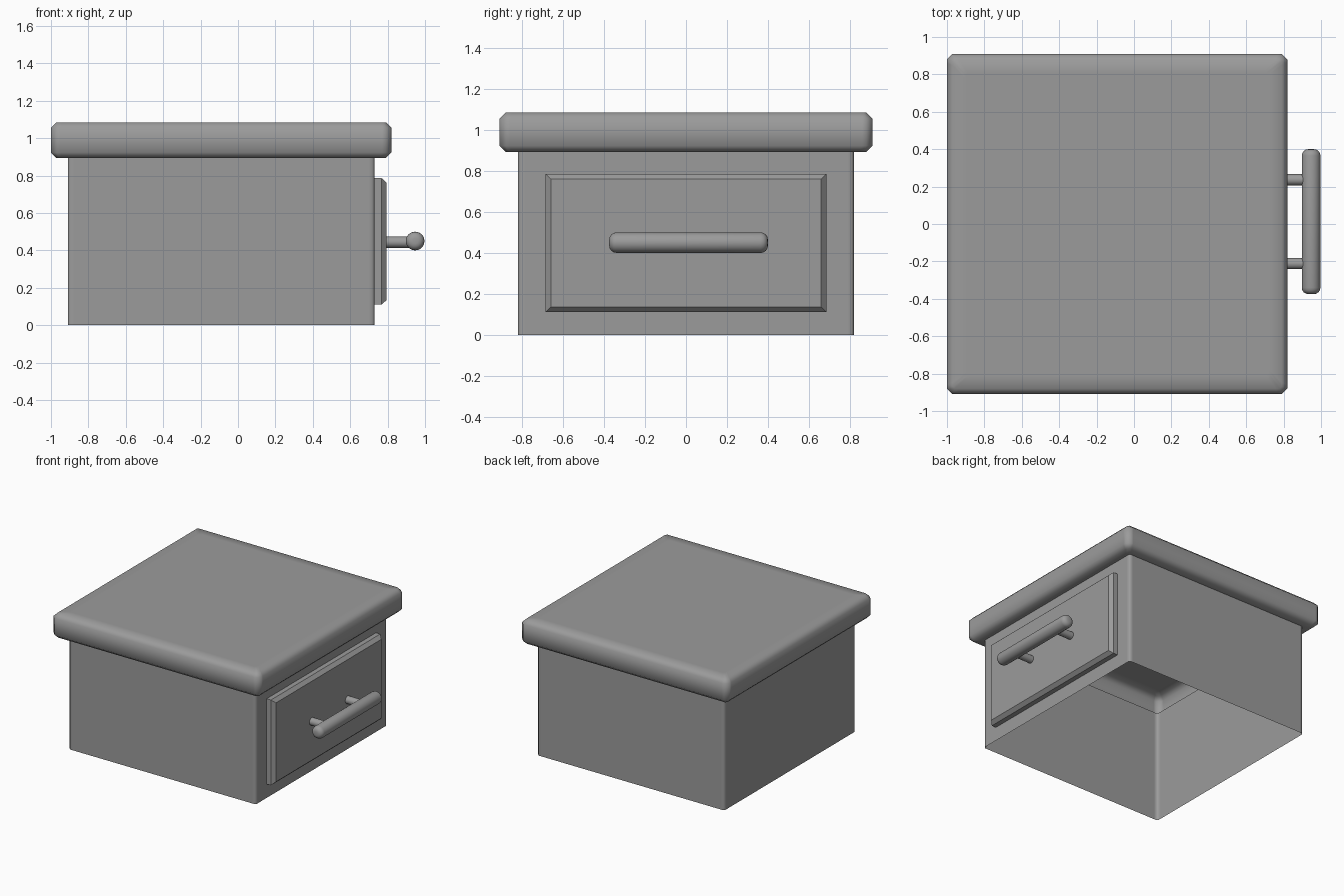
import bpy, bmesh, math
from mathutils import Matrix

cube = bpy.data.objects.get("Cube")
if cube:
    bpy.data.objects.remove(cube, do_unlink=True)

GREY = (0.33, 0.33, 0.33, 1)
mat = bpy.data.materials.new("plain grey")
mat.use_nodes = True
mat.diffuse_color = GREY
bsdf = next(n for n in mat.node_tree.nodes if n.type == 'BSDF_PRINCIPLED')
bsdf.inputs["Base Color"].default_value = GREY


def finish(bm, name, angle=50):
    """Turn a bmesh into a grey, smooth shaded object."""
    bmesh.ops.recalc_face_normals(bm, faces=bm.faces)
    mesh = bpy.data.meshes.new(name)
    bm.to_mesh(mesh)
    bm.free()
    mesh.materials.append(mat)
    obj = bpy.data.objects.new(name, mesh)
    bpy.context.collection.objects.link(obj)
    bpy.ops.object.select_all(action='DESELECT')
    obj.select_set(True)
    bpy.context.view_layer.objects.active = obj
    bpy.ops.object.shade_smooth_by_angle(angle=math.radians(angle))
    return obj


def square_loop(bm, half, cut, z, cx):
    """Square ring with cut corners and a supporting point beside each cut."""
    a, b = half - cut, half - cut - 0.02
    corner = [(half, b), (half, a), (a, half), (b, half)]
    ring = []
    for k in range(4):
        for x, y in corner:
            for _ in range(k):
                x, y = -y, x
            ring.append(bm.verts.new((x + cx, y, z)))
    return ring


def bridge(bm, low, high):
    n = len(low)
    for i in range(n):
        j = (i + 1) % n
        bm.faces.new((low[i], low[j], high[j], high[i]))


# Cabinet shell: open underneath, flaring out into a hollow bevelled top
bm = bmesh.new()
profile = [(0.82, 0.012, 0), (0.82, 0.012, 0.893), (0.88, 0.012, 0.893),
           (0.91, 0.03, 0.923), (0.91, 0.03, 1.055),
           (0.88, 0.012, 1.085), (0.81, 0.012, 1.085)]
rings = [square_loop(bm, h, c, z, -0.09) for h, c, z in profile]
for low, high in zip(rings, rings[1:]):
    bridge(bm, low, high)
bm.faces.new(rings[-1])
finish(bm, "cabinet_body_and_top")

# Drawer front: slab whose outward face is chamfered
bm = bmesh.new()
sections = [(0.73, 0), (0.768, 0), (0.795, 0.025)]
rings = []
for x, inset in sections:
    y, z = 0.685 - inset, 0.338 - inset
    rings.append([bm.verts.new((x, sy * y, 0.448 + sz * z))
                  for sy, sz in ((-1, -1), (1, -1), (1, 1), (-1, 1))])
for low, high in zip(rings, rings[1:]):
    bridge(bm, low, high)
bm.faces.new(rings[0])
bm.faces.new(rings[-1])
finish(bm, "drawer_front", 30)

# Handle bar: cylinder along y with rounded ends
bm = bmesh.new()
bmesh.ops.create_cone(bm, cap_ends=True, segments=24, radius1=0.05, radius2=0.05, depth=0.775,
                      matrix=Matrix.Translation((0.947, 0.0125, 0.45))
                      @ Matrix.Rotation(math.pi / 2, 4, 'X'))
rims = [e for e in bm.edges if abs(e.verts[0].co.y - e.verts[1].co.y) < 0.001]
bmesh.ops.bevel(bm, geom=rims, offset=0.035, segments=4, profile=0.5, affect='EDGES')
finish(bm, "handle_bar")

# Handle posts
for side, name in ((1, "handle_post_left"), (-1, "handle_post_right")):
    bm = bmesh.new()
    bmesh.ops.create_cone(bm, cap_ends=True, segments=16, radius1=0.03, radius2=0.03, depth=0.14,
                          matrix=Matrix.Translation((0.855, 0.0125 + side * 0.224, 0.444))
                          @ Matrix.Rotation(math.pi / 2, 4, 'Y'))
    finish(bm, name)
